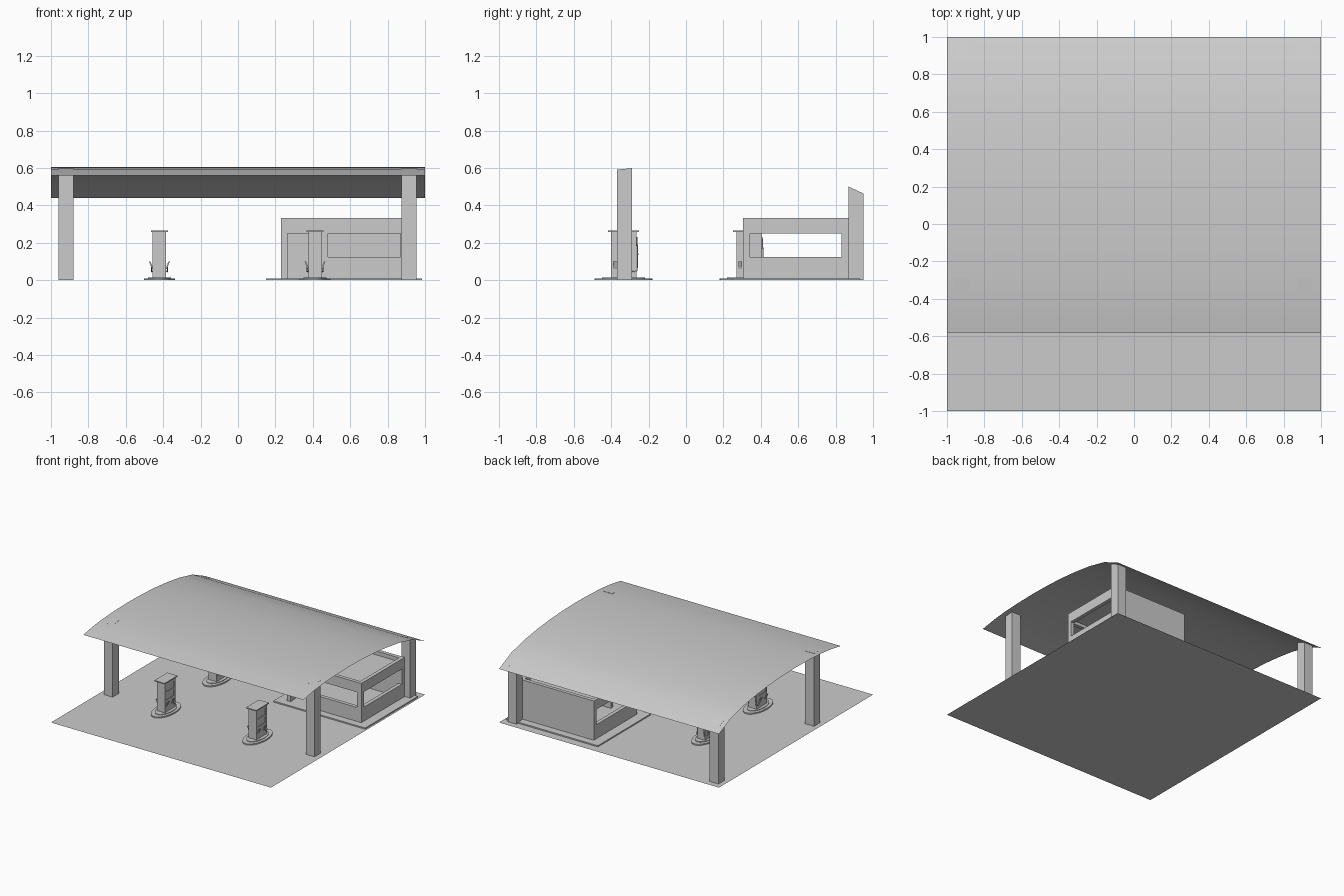
import bpy, bmesh, math
from mathutils import Vector

if "Cube" in bpy.data.objects:
    bpy.data.objects.remove(bpy.data.objects["Cube"], do_unlink=True)

grey = bpy.data.materials.new("plain_grey")
grey.use_nodes = True
COLOUR = (0.6, 0.6, 0.6, 1)
grey.diffuse_color = COLOUR
grey.node_tree.nodes["Principled BSDF"].inputs["Base Color"].default_value = COLOUR


def finish(name, bm):
    mesh = bpy.data.meshes.new(name)
    bm.to_mesh(mesh)
    bm.free()
    mesh.materials.append(grey)
    ob = bpy.data.objects.new(name, mesh)
    bpy.context.collection.objects.link(ob)
    return ob


def box(name, x, y, z):
    """Box from (min, max) ranges."""
    bm = bmesh.new()
    bmesh.ops.create_cube(bm, size=1)
    for v in bm.verts:
        v.co = [r[0] if c < 0 else r[1] for c, r in zip(v.co, (x, y, z))]
    return finish(name, bm)


def oval(name, centre, rx, ry, z0, z1):
    bm = bmesh.new()
    bmesh.ops.create_cone(bm, cap_ends=True, segments=32, radius1=1, radius2=1, depth=1)
    for v in bm.verts:
        v.co = (centre[0] + v.co.x * rx, centre[1] + v.co.y * ry, z0 if v.co.z < 0 else z1)
    return finish(name, bm)


def extrude_x(name, points, x0, x1):
    """Prism from a (y, z) outline."""
    bm = bmesh.new()
    face = bm.faces.new([bm.verts.new((x0, y, z)) for y, z in points])
    new = bmesh.ops.extrude_face_region(bm, geom=[face])["geom"]
    bmesh.ops.translate(bm, vec=(x1 - x0, 0, 0),
                        verts=[g for g in new if isinstance(g, bmesh.types.BMVert)])
    bmesh.ops.recalc_face_normals(bm, faces=bm.faces)
    return finish(name, bm)


def activate(ob):
    bpy.ops.object.select_all(action='DESELECT')
    ob.select_set(True)
    bpy.context.view_layer.objects.active = ob


def cut(ob, *ranges):
    cutter = box("cutter", *ranges)
    cutter.hide_render = True
    mod = ob.modifiers.new("opening", 'BOOLEAN')
    mod.operation, mod.solver, mod.object = 'DIFFERENCE', 'EXACT', cutter
    activate(ob)
    bpy.ops.object.modifier_apply(modifier=mod.name)
    bpy.data.objects.remove(cutter, do_unlink=True)


# Forecourt sheet
bm = bmesh.new()
bmesh.ops.create_grid(bm, x_segments=1, y_segments=1, size=1)
finish("forecourt", bm)

# Curved canopy sheet
arch = [(-0.58, 0.56), (-0.45, 0.582), (-0.33, 0.595), (-0.17, 0.603), (0, 0.606), (0.17, 0.603),
        (0.34, 0.594), (0.5, 0.578), (0.67, 0.553), (0.84, 0.513), (1, 0.44)]
bm = bmesh.new()
rows = [[bm.verts.new((x, y, z)) for x in (-1, 1)] for y, z in arch]
for (a, b), (c, d) in zip(rows, rows[1:]):
    bm.faces.new((a, b, d, c))
canopy = finish("canopy", bm)
activate(canopy)
bpy.ops.object.shade_smooth_by_angle(angle=math.radians(40))


# Pillars, cut to the canopy's slope
for side, x in (("right", -0.92), ("left", 0.915)):
    for place, y0, z0, z1 in (("front", -0.37, 0.591, 0.599), ("back", 0.87, 0.5, 0.463)):
        y1 = y0 + 0.08
        extrude_x(f"{place}_{side}_pillar", [(y0, 0), (y1, 0), (y1, z1), (y0, z0)],
                  x - 0.04, x + 0.04)

# Shop on its slab, with open windows, a doorway and a sunken roof
box("shop_slab", (0.15, 0.985), (0.245, 0.93), (0, 0.01))
shop = box("shop", (0.23, 0.907), (0.305, 0.868), (0.008, 0.332))
cut(shop, (0.26, 0.877), (0.335, 0.838), (0, 0.275))
cut(shop, (0.26, 0.877), (0.335, 0.838), (0.3, 0.4))
cut(shop, (0.1, 1), (0.342, 0.832), (0.125, 0.25))
cut(shop, (0.48, 0.87), (0.2, 0.36), (0.125, 0.25))
cut(shop, (0.265, 0.448), (0.2, 0.36), (0, 0.25))


# Fuel pumps
def pump(n, cx, cy):
    oval(f"pump_island_{n}", (cx, cy), 0.083, 0.155, 0, 0.01)
    oval(f"pump_plinth_{n}", (cx, cy), 0.062, 0.115, 0.01, 0.015)
    body = box(f"pump_body_{n}", (cx - 0.036, cx + 0.036), (cy - 0.066, cy + 0.07), (0.01, 0.26))
    box(f"pump_cap_{n}", (cx - 0.046, cx + 0.046), (cy - 0.083, cy + 0.083), (0.258, 0.267))
    for s in (-1, 1):
        def span(a, b):
            return tuple(sorted((cx + s * a, cx + s * b)))
        # Sunken display and lower panel
        cut(body, span(0.031, 0.05), (cy - 0.05, cy + 0.05), (0.18, 0.235))
        cut(body, span(0.033, 0.05), (cy - 0.05, cy + 0.05), (0.115, 0.165))
        # Nozzles tilted out from the body
        for y in (-0.045, 0.03):
            bm = bmesh.new()
            bmesh.ops.create_cube(bm, size=1)
            for v in bm.verts:
                lean = 0.036 + (0.016 if v.co.z > 0 else 0)
                v.co = (cx + s * (lean + v.co.x * 0.008), cy + y + v.co.y * 0.02,
                        0.08 + v.co.z * 0.04)
            bmesh.ops.recalc_face_normals(bm, faces=bm.faces)
            finish(f"nozzle_{n}", bm)
        # Hose hanging by the end of the body
        curve = bpy.data.curves.new(f"hose_{n}", 'CURVE')
        curve.dimensions = '3D'
        curve.bevel_depth, curve.bevel_resolution = 0.003, 1
        path = [(0.02, 0.072, 0.23), (0.025, 0.077, 0.14), (0.034, 0.074, 0.05),
                (0.042, 0.05, 0.045), (0.042, 0.03, 0.07)]
        spline = curve.splines.new('POLY')
        spline.points.add(len(path) - 1)
        for p, (x, y, z) in zip(spline.points, path):
            p.co = (cx + s * x, cy + y, z, 1)
        curve.materials.append(grey)
        hose = bpy.data.objects.new(f"hose_{n}", curve)
        bpy.context.collection.objects.link(hose)


for n, (x, y) in enumerate([(-0.42, -0.335), (0.412, -0.335), (-0.42, 0.335)], 1):
    pump(n, x, y)
